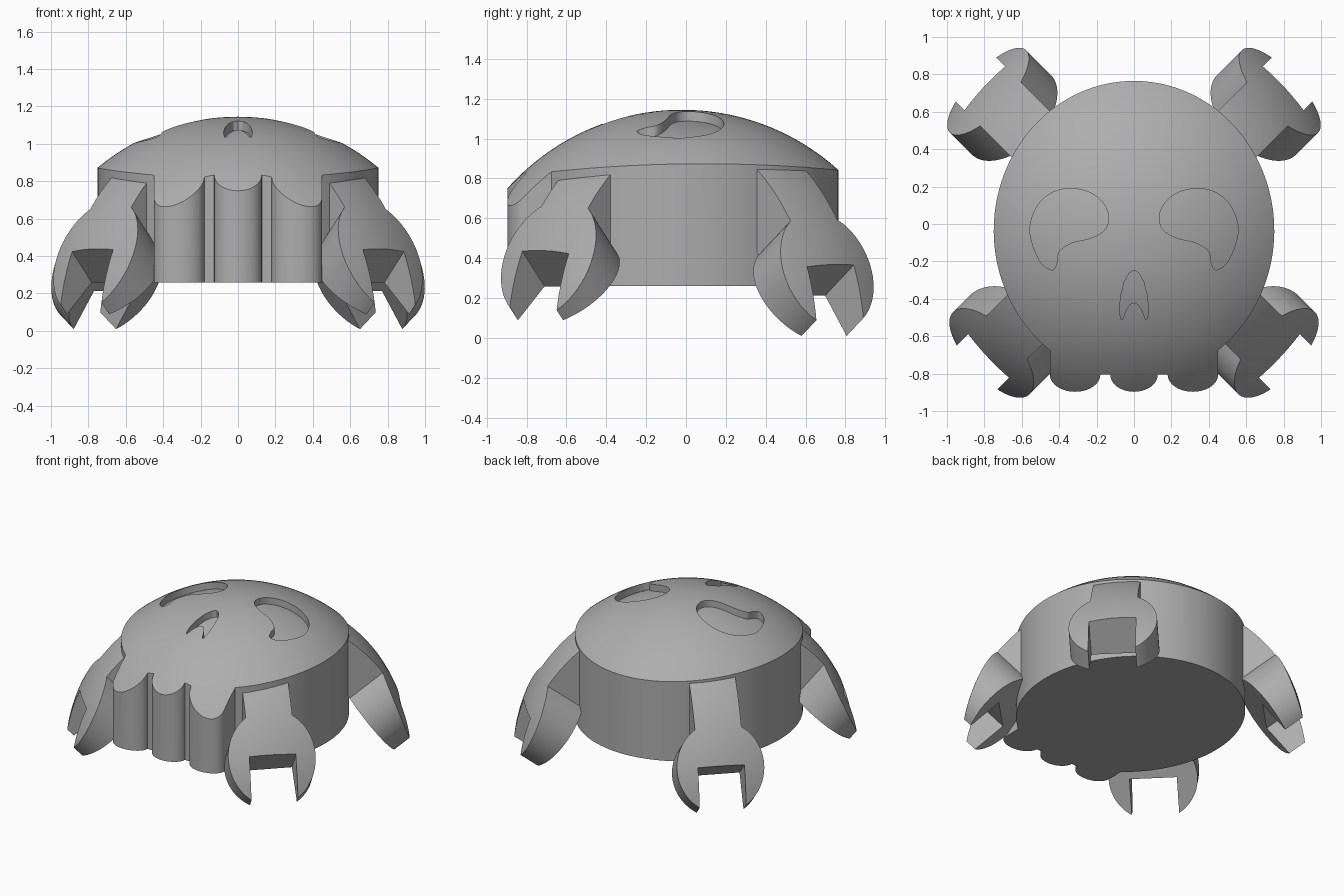
import bpy, bmesh
from math import sin, cos, pi, radians, sqrt, asin
from mathutils import Vector

if "Cube" in bpy.data.objects:
    bpy.data.objects.remove(bpy.data.objects["Cube"])

grey = bpy.data.materials.new("plain_grey")
grey.use_nodes = True
grey.diffuse_color = (0.42, 0.42, 0.42, 1)
grey.node_tree.nodes["Principled BSDF"].inputs["Base Color"].default_value = grey.diffuse_color


def add_object(name, bm):
    bmesh.ops.recalc_face_normals(bm, faces=bm.faces[:])
    mesh = bpy.data.meshes.new(name)
    bm.to_mesh(mesh)
    bm.free()
    mesh.materials.append(grey)
    obj = bpy.data.objects.new(name, mesh)
    bpy.context.collection.objects.link(obj)
    return obj


def prism(name, outline, low, high, place=lambda a, b, c: (a, b, c)):
    """Extrude a flat outline from low to high, mapped into space by place."""
    bm = bmesh.new()
    rings = [[bm.verts.new(place(a, b, c)) for a, b in outline] for c in (low, high)]
    n = len(outline)
    bm.faces.new(rings[0])
    bm.faces.new(rings[1])
    for i in range(n):
        j = (i + 1) % n
        bm.faces.new((rings[0][i], rings[0][j], rings[1][j], rings[1][i]))
    return add_object(name, bm)


def ball(name, radius, center):
    bm = bmesh.new()
    bmesh.ops.create_uvsphere(bm, u_segments=128, v_segments=80, radius=radius)
    bmesh.ops.translate(bm, verts=bm.verts, vec=center)
    obj = add_object(name, bm)
    obj.hide_render = True
    return obj


def boolean(obj, cutter, operation):
    """Apply a boolean and keep the result as the object's mesh."""
    mod = obj.modifiers.new("cut", 'BOOLEAN')
    mod.operation, mod.object, mod.solver = operation, cutter, 'EXACT'
    graph = bpy.context.evaluated_depsgraph_get()
    mesh = bpy.data.meshes.new_from_object(obj.evaluated_get(graph))
    obj.modifiers.clear()
    obj.data = mesh


def arc(cx, cy, rx, ry, start, end, steps):
    return [(cx + rx * cos(start + (end - start) * i / steps),
             cy + ry * sin(start + (end - start) * i / steps)) for i in range(steps + 1)]


def smooth_loop(points, steps=6):
    """Closed Catmull-Rom curve through the points."""
    out, n = [], len(points)
    for i in range(n):
        p0, p1, p2, p3 = (Vector(points[(i + k) % n]) for k in (-1, 0, 1, 2))
        for s in range(steps):
            t = s / steps
            q = 0.5 * (2 * p1 + (p2 - p0) * t + (2 * p0 - 5 * p1 + 4 * p2 - p3) * t * t
                       + (3 * p1 - p0 - 3 * p2 + p3) * t ** 3)
            out.append(tuple(q))
    return out


# Skull plan: oval cranium, jaw step and three rounded teeth
jaw = asin(0.8)
plan = arc(0, -0.035, 0.75, 0.8, -jaw + 0.2 - 0.2 - 0.0, pi + jaw, 120)
for x, half in ((-0.315, 0.135), (0, 0.127), (0.315, 0.135)):
    plan += arc(x, -0.805, half, 0.092, pi, 2 * pi, 20)
skull = prism("skull", plan, 0.26, 1.4)

# Domed top
dome_center = (0, -0.02, -0.025)
dome = ball("dome_cutter", 1.17, dome_center)
boolean(skull, dome, 'INTERSECT')

# Sunken eyes and nose with a floor parallel to the dome
floor_ball = ball("floor_cutter", 1.122, dome_center)
eye = [(0.557, -0.03), (0.535, 0.06), (0.49, 0.13), (0.42, 0.175), (0.33, 0.19),
       (0.23, 0.165), (0.16, 0.105), (0.135, 0.03), (0.16, -0.035), (0.23, -0.075),
       (0.33, -0.1), (0.4, -0.145), (0.412, -0.205), (0.435, -0.245), (0.49, -0.215),
       (0.535, -0.13)]
nose_side = [(0.025, -0.262), (0.052, -0.31), (0.07, -0.38), (0.077, -0.45), (0.072, -0.505),
             (0.062, -0.51), (0.04, -0.455), (0.02, -0.428)]
nose = [(0, -0.247)] + nose_side + [(0, -0.42)] + [(-x, y) for x, y in reversed(nose_side)]
holes = {"left_eye": smooth_loop(eye),
         "right_eye": smooth_loop([(-x, y) for x, y in eye]),
         "nose": nose}
helpers = [dome, floor_ball]
for name, outline in holes.items():
    cutter = prism(name + "_cutter", outline, 0.8, 1.4)
    boolean(cutter, floor_ball, 'DIFFERENCE')
    boolean(skull, cutter, 'DIFFERENCE')
    helpers.append(cutter)


# Open-ended spanner arms, tilted down and rounded on the outside
def spanner(name, sx, sy, tilt, inner, head, start):
    h = Vector((sx, sy, 0)) / sqrt(2)
    side = Vector((-h.y, h.x, 0))
    along = h * cos(tilt) - Vector((0, 0, sin(tilt)))
    out = h * sin(tilt) + Vector((0, 0, cos(tilt)))
    origin = Vector((0, -0.072 * sy, 0))
    half, radius = 0.16, 0.3
    bite = asin(half / radius)
    outline = [(start, -half)]
    outline += arc(head, 0, radius, radius, pi + bite, 2 * pi - bite, 32)
    outline += [(head, -half), (head, half)]
    outline += arc(head, 0, radius, radius, bite, pi - bite, 32)
    outline += [(start, half)]
    arm = prism(name, outline, inner, 1.5,
                lambda a, b, c: origin + along * a + side * b + out * c)
    boolean(arm, arm_ball, 'INTERSECT')
    return arm


arm_ball = ball("arm_cutter", 1.165, (0, 0, -0.05))
helpers.append(arm_ball)
parts = [skull]
for label, sx in (("left", 1), ("right", -1)):
    parts.append(spanner("back_%s_spanner" % label, sx, 1, radians(53), 0.87, 0.39, -0.25))
    parts.append(spanner("front_%s_spanner" % label, sx, -1, radians(42), 0.825, 0.53, -0.1))

for helper in helpers:
    bpy.data.objects.remove(helper)

# Smooth curved walls, keep crisp edges
bpy.ops.object.select_all(action='DESELECT')
for part in parts:
    part.select_set(True)
bpy.context.view_layer.objects.active = skull
bpy.ops.object.shade_smooth_by_angle(angle=radians(25))
